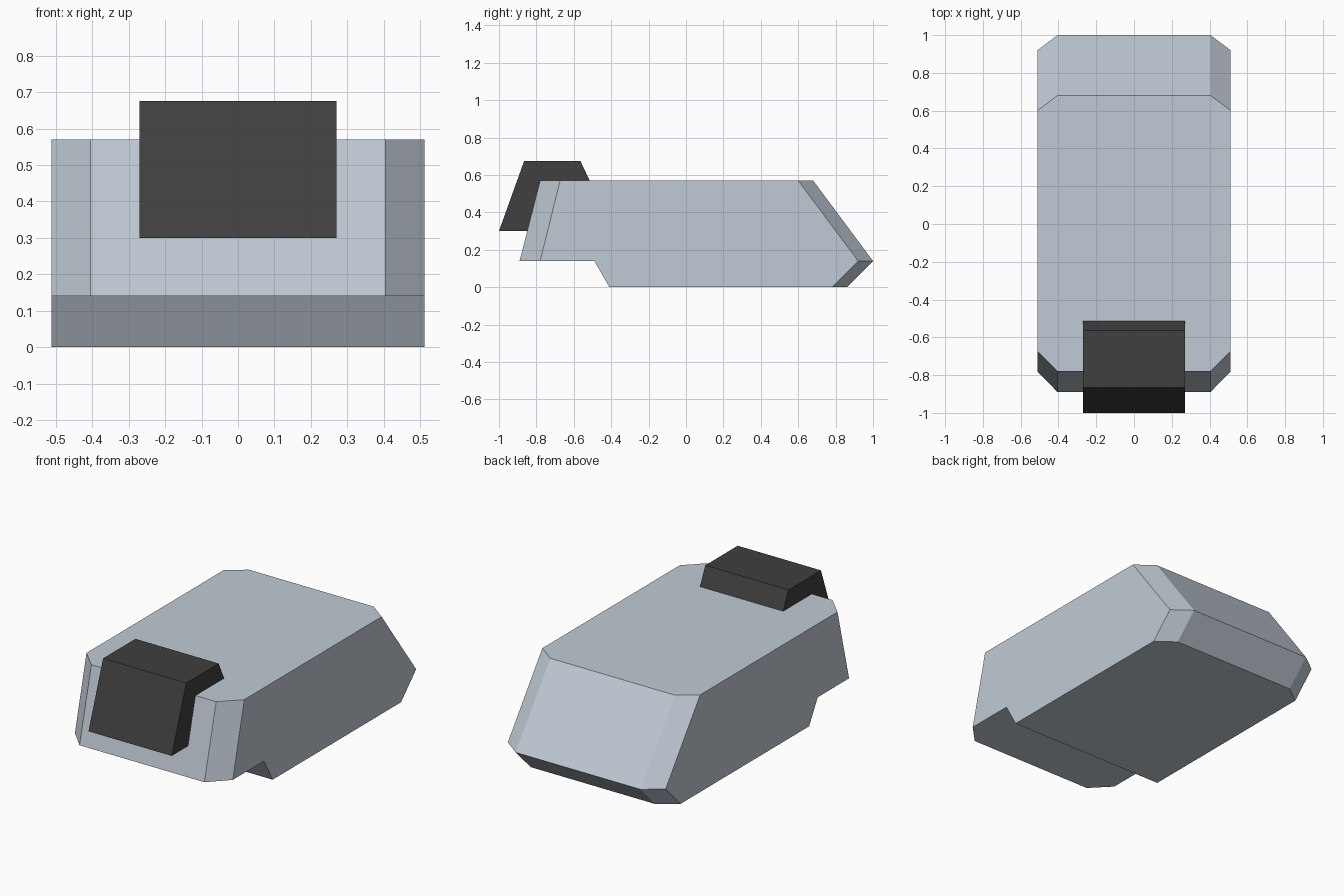
import bpy, bmesh

if "Cube" in bpy.data.objects:
    bpy.data.objects.remove(bpy.data.objects["Cube"])


def skin(name, stations, color):
    """Skin matching (y, z) profiles placed at successive x positions."""
    bm = bmesh.new()
    rings = [[bm.verts.new((x, y, z)) for y, z in prof] for x, prof in stations]
    n = len(rings[0])
    for a, b in zip(rings, rings[1:]):
        for i in range(n):
            j = (i + 1) % n
            bm.faces.new((a[i], a[j], b[j], b[i]))
    bm.faces.new(rings[0])
    bm.faces.new(rings[-1])
    bmesh.ops.recalc_face_normals(bm, faces=bm.faces)
    # merge coplanar panels
    bmesh.ops.dissolve_limit(bm, angle_limit=0.01, verts=bm.verts, edges=bm.edges)
    mesh = bpy.data.meshes.new(name)
    bm.to_mesh(mesh)
    bm.free()
    mat = bpy.data.materials.new(name + "_paint")
    mat.diffuse_color = (*color, 1)
    mat.use_nodes = True
    mat.node_tree.nodes["Principled BSDF"].inputs["Base Color"].default_value = mat.diffuse_color
    mesh.materials.append(mat)
    obj = bpy.data.objects.new(name, mesh)
    bpy.context.collection.objects.link(obj)
    return obj


# Body: full-length middle profile, shorter side profile gives the cut corners
middle = [(-0.89, 0.14), (-0.78, 0.57), (0.68, 0.57), (1.0, 0.14),
          (0.863, 0.003), (-0.41, 0.0), (-0.49, 0.14)]
middle[4] = (0.86, 0.0)
side = [(-0.78, 0.14), (-0.673, 0.57), (0.60, 0.57), (0.92, 0.14),
        (0.78, 0.0), (-0.41, 0.0), (-0.49, 0.14)]
skin("body", [(-0.512, side), (-0.405, middle), (0.405, middle), (0.512, side)],
     (0.53, 0.59, 0.66))

# Front block: hooks over the top front edge, sunk slightly into the body
block = [(-1.0, 0.30), (-0.865, 0.676), (-0.565, 0.676), (-0.51, 0.56),
         (-0.772, 0.56), (-0.84, 0.30)]
skin("front_block", [(-0.27, block), (0.27, block)], (0.05, 0.05, 0.05))
